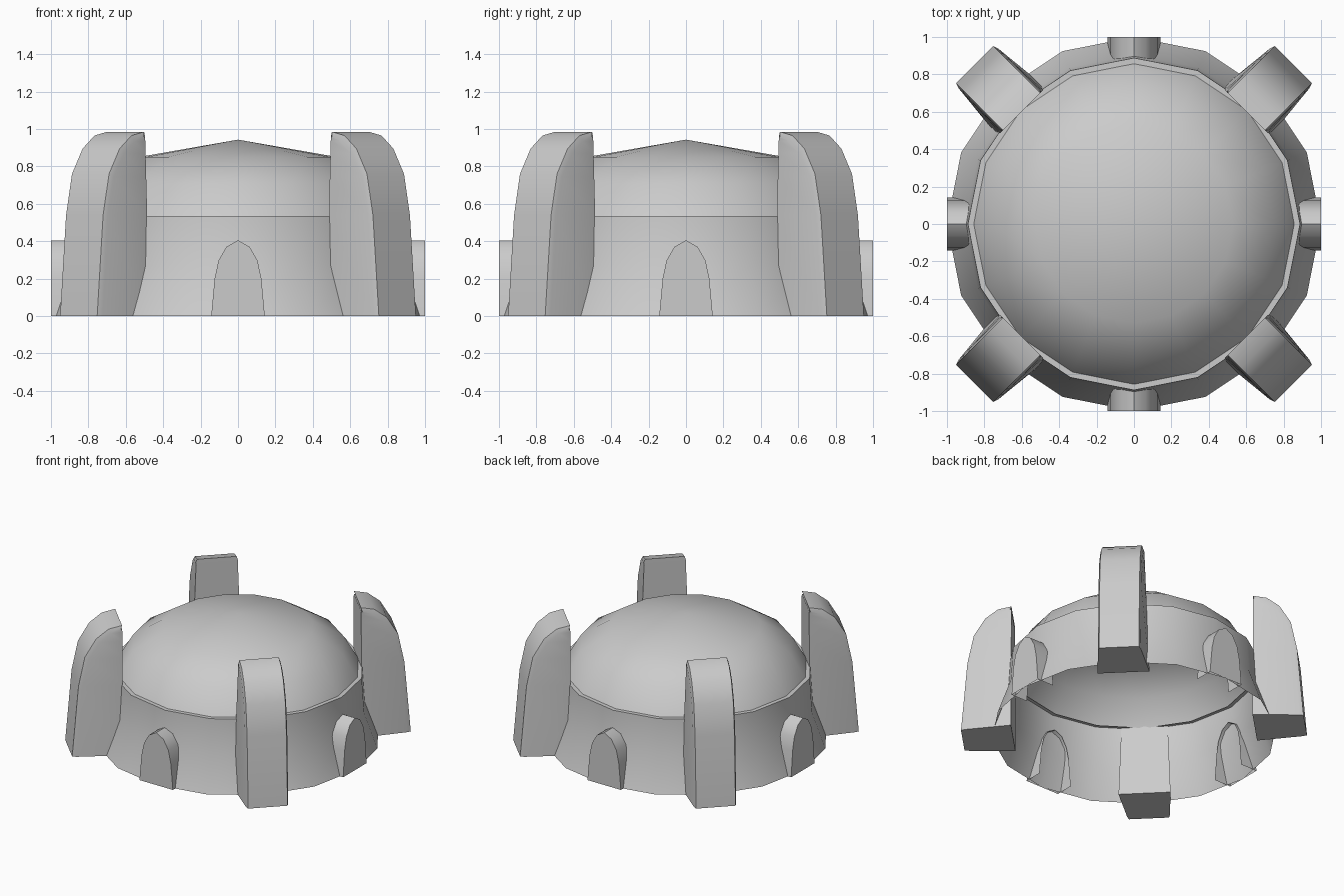
import bpy, math

if "Cube" in bpy.data.objects:
    bpy.data.objects.remove(bpy.data.objects["Cube"])


def make(name, verts, faces, angle=0.0):
    mesh = bpy.data.meshes.new(name)
    mesh.from_pydata(verts, [], faces)
    mesh.validate()
    ob = bpy.data.objects.new(name, mesh)
    bpy.context.collection.objects.link(ob)
    bpy.ops.object.select_all(action='DESELECT')
    ob.select_set(True)
    bpy.context.view_layer.objects.active = ob
    # rotate parts to their place around the ring
    ob.rotation_euler.z = angle
    bpy.ops.object.mode_set(mode='EDIT')
    bpy.ops.mesh.select_all(action='SELECT')
    bpy.ops.mesh.normals_make_consistent(inside=False)
    bpy.ops.object.mode_set(mode='OBJECT')
    bpy.ops.object.shade_smooth_by_angle(angle=math.radians(32))
    return ob


def lathe(name, profile, apex=None, n=16):
    verts = [(r * math.cos(2 * math.pi * k / n), r * math.sin(2 * math.pi * k / n), z)
             for r, z in profile for k in range(n)]
    faces = [(i * n + k, i * n + (k + 1) % n, (i + 1) * n + (k + 1) % n, (i + 1) * n + k)
             for i in range(len(profile) - 1) for k in range(n)]
    if apex is not None:
        verts.append((0, 0, apex))
        base = (len(profile) - 1) * n
        faces += [(base + k, base + (k + 1) % n, len(verts) - 1) for k in range(n)]
    return make(name, verts, faces)


# flared ring wall with flat rim, open underneath
lathe("ring_wall", [(1.0, 0), (0.905, 0.27), (0.888, 0.535), (0.857, 0.535)])

# shallow dome roof
lathe("dome_roof", [(0.857, 0.53), (0.75, 0.71), (0.53, 0.85)], apex=0.943)

# curved buttresses on the diagonals, with chamfered outer edges
outer = [(1.205, 0), (1.16, 0.54), (1.115, 0.76), (1.035, 0.895), (0.945, 0.965), (0.85, 0.985)]
inset = [(1.175, 0), (1.135, 0.54), (1.09, 0.745), (1.01, 0.87), (0.93, 0.935), (0.86, 0.957)]
verts = []
for (ro, zo), (ri, zi) in zip(outer, inset):
    w = 0.183 - 0.035 * zi / 0.957
    verts += [(ro, 0.14, zo), (ro, -0.14, zo), (ri, -0.15, zi),
              (0.85, -w, zi), (0.85, w, zi), (ri, 0.15, zi)]
faces = [(6 * i + k, 6 * i + (k + 1) % 6, 6 * i + 6 + (k + 1) % 6, 6 * i + 6 + k)
         for i in range(len(outer) - 1) for k in range(6)]
faces += [tuple(range(6)), tuple(range(30, 36))]
for q in range(4):
    make(f"buttress_{q + 1}", verts, faces, math.pi / 4 + q * math.pi / 2)

# arched doorways facing the four sides, open underneath and inside
half = [(0.143, 0), (0.125, 0.2), (0.104, 0.297), (0.062, 0.37)]
arch = half + [(0, 0.405)] + [(-y, z) for y, z in reversed(half)]
m = len(arch)
verts = [(r, y, z) for r in (1.0, 0.86) for y, z in arch]
faces = [(i, i + 1, m + i + 1, m + i) for i in range(m - 1)] + [tuple(range(m))]
for q in range(4):
    make(f"doorway_{q + 1}", verts, faces, q * math.pi / 2)
